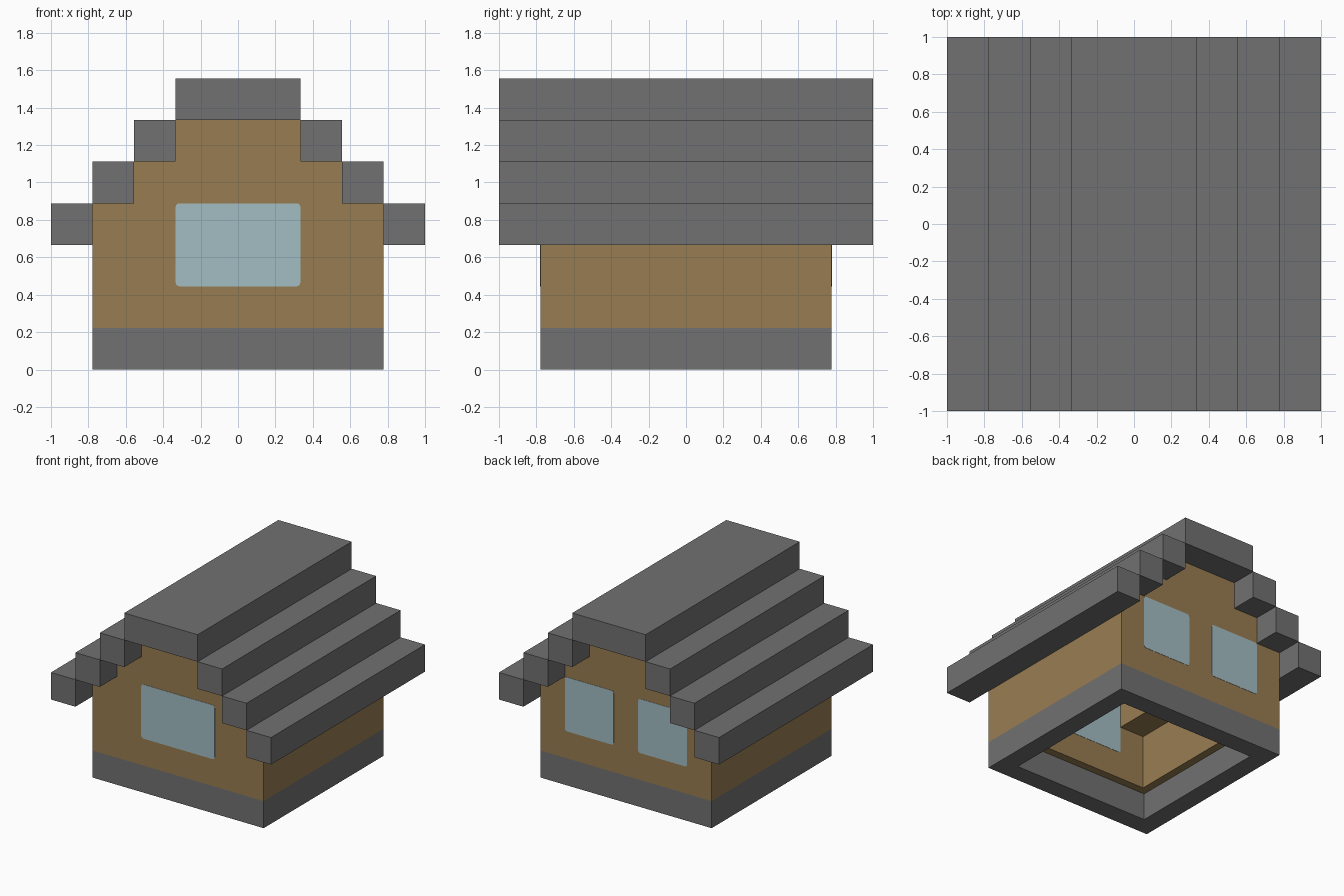
import bpy, bmesh
from mathutils import Vector

U = 2 / 9  # one building block

if "Cube" in bpy.data.objects:
    bpy.data.objects.remove(bpy.data.objects["Cube"], do_unlink=True)


def material(name, rgb):
    mat = bpy.data.materials.new(name)
    mat.use_nodes = True
    mat.diffuse_color = (*rgb, 1)
    bsdf = next(n for n in mat.node_tree.nodes if n.type == "BSDF_PRINCIPLED")
    bsdf.inputs["Base Color"].default_value = (*rgb, 1)
    bsdf.inputs["Roughness"].default_value = 0.9
    return mat


stone = material("grey stone", (0.165, 0.165, 0.165))
timber = material("brown timber", (0.315, 0.204, 0.084))
glass = material("pale blue glass", (0.365, 0.51, 0.553))


def finish(name, bm, mat):
    bmesh.ops.recalc_face_normals(bm, faces=bm.faces)
    mesh = bpy.data.meshes.new(name)
    bm.to_mesh(mesh)
    bm.free()
    mesh.materials.append(mat)
    obj = bpy.data.objects.new(name, mesh)
    bpy.context.collection.objects.link(obj)
    return obj


def extrude_profile(name, points, y0, y1, mat):
    """Extrude an (x, z) outline, given in blocks, from y0 to y1."""
    bm = bmesh.new()
    face = bm.faces.new([bm.verts.new((x * U, y0 * U, z * U)) for x, z in points])
    new = bmesh.ops.extrude_face_region(bm, geom=[face])["geom"]
    bmesh.ops.translate(bm, vec=(0, (y1 - y0) * U, 0),
                        verts=[v for v in new if isinstance(v, bmesh.types.BMVert)])
    return finish(name, bm, mat)


def mirrored(half):
    """Complete a right-hand outline with its mirror image."""
    return half + [(-x, z) for x, z in reversed(half)]


def rect(x0, x1, z0, z1):
    return [(x0, z0), (x1, z0), (x1, z1), (x0, z1)]


# Foundation: open square ring
bm = bmesh.new()
bmesh.ops.create_grid(bm, x_segments=1, y_segments=1, size=3.5 * U)
centre = bm.faces[:]
bmesh.ops.inset_region(bm, faces=centre, thickness=U, use_boundary=True)
bmesh.ops.delete(bm, geom=centre, context="FACES")
new = bmesh.ops.extrude_face_region(bm, geom=bm.faces[:])["geom"]
bmesh.ops.translate(bm, vec=(0, 0, U),
                    verts=[v for v in new if isinstance(v, bmesh.types.BMVert)])
finish("foundation", bm, stone)

# Stepped gable end walls
steps = [(3.5, 1), (3.5, 4), (2.5, 4), (2.5, 5), (1.5, 5), (1.5, 6)]
extrude_profile("front_wall", mirrored(steps), -3.5, -2.5, timber)
extrude_profile("back_wall", mirrored(steps), 2.5, 3.5, timber)

# Side walls joined by the stepped ceiling
vault = [(0.5, 5), (0.5, 4), (1.5, 4), (1.5, 3), (2.5, 3), (2.5, 1)]
shell = vault + mirrored(steps) + [(-x, z) for x, z in reversed(vault)]
extrude_profile("side_walls_and_ceiling", shell, -2.5, 2.5, timber)

# Roof: ridge and mirrored courses
extrude_profile("roof_ridge", rect(-1.5, 1.5, 6, 7), -4.5, 4.5, stone)
for i, label in enumerate(("lower", "middle", "upper")):
    for side, sign in (("left", 1), ("right", -1)):
        outer = 4.5 - i
        extrude_profile(f"{label}_roof_course_{side}",
                        rect(sign * outer, sign * (outer - 1), 3 + i, 4 + i),
                        -4.5, 4.5, stone)


# Window panes: thin plates with softened corners on both wall faces
def window(name, x0, x1, wall_y):
    for place, y in (("outer", wall_y * 3.5), ("inner", wall_y * 2.5)):
        pane = extrude_profile(f"{name}_{place}_pane", rect(x0, x1, 2, 4),
                               y - 0.01, y + 0.01, glass)
        bm = bmesh.new()
        bm.from_mesh(pane.data)
        corners = [e for e in bm.edges
                   if abs((e.verts[0].co - e.verts[1].co).normalized().dot(Vector((0, 1, 0)))) > 0.9]
        bmesh.ops.bevel(bm, geom=corners, offset=0.02, segments=3, profile=0.5,
                        affect="EDGES")
        bm.to_mesh(pane.data)
        bm.free()


window("front_window", -1.5, 1.5, -1)
window("back_window_left", 0.5, 2.5, 1)
window("back_window_right", -2.5, -0.5, 1)
